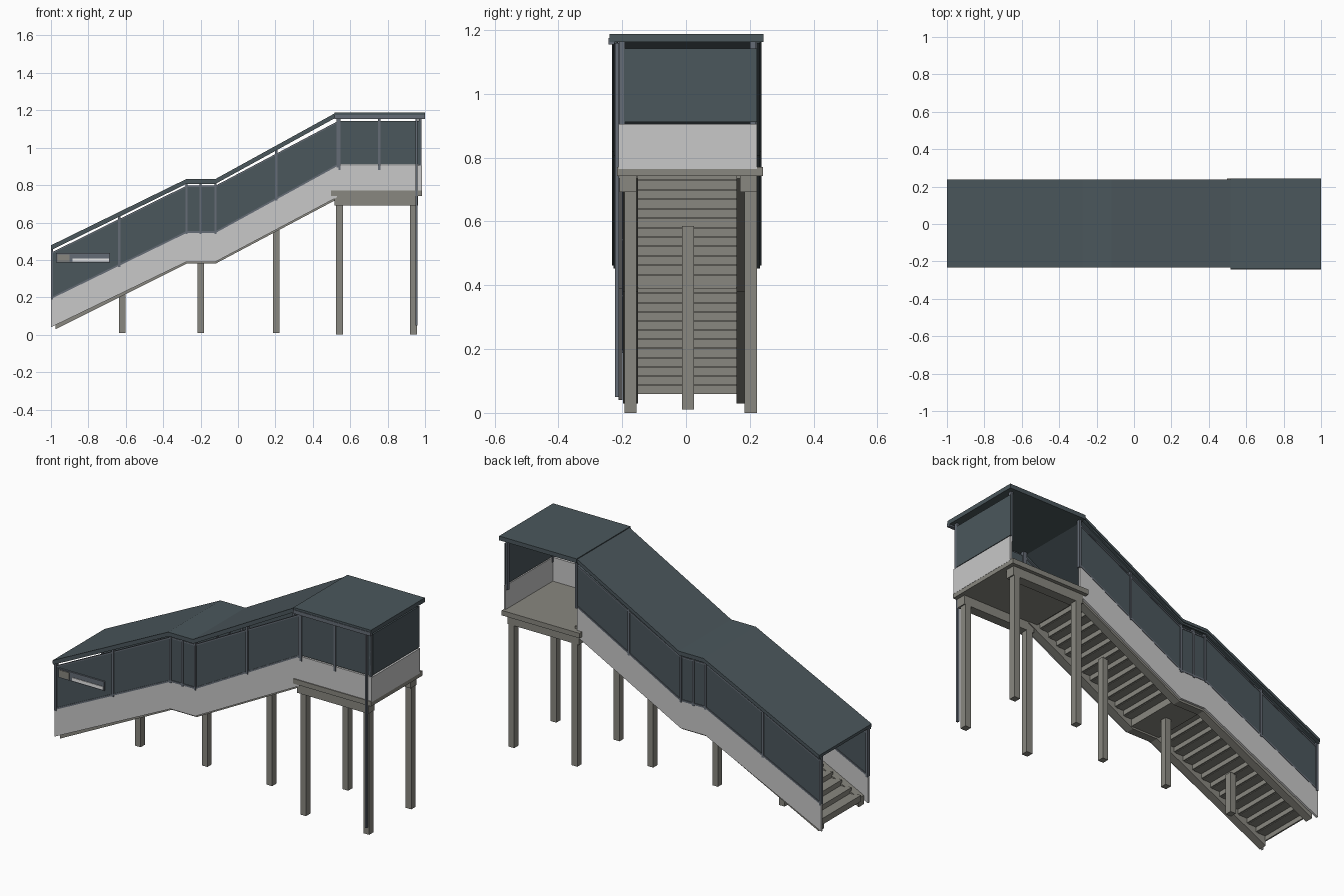
import bpy
import bmesh

if "Cube" in bpy.data.objects:
    bpy.data.objects.remove(bpy.data.objects["Cube"], do_unlink=True)


def material(name, rgb):
    m = bpy.data.materials.new(name)
    m.use_nodes = True
    m.diffuse_color = (*rgb, 1)
    m.node_tree.nodes["Principled BSDF"].inputs["Base Color"].default_value = (*rgb, 1)
    return m


SLATE = material("dark slate", (0.07, 0.095, 0.107))
PALE = material("pale grey", (0.58, 0.58, 0.58))
STONE = material("warm concrete", (0.25, 0.245, 0.215))
METAL = material("blue grey metal", (0.13, 0.15, 0.18))
WHITE = material("white", (0.85, 0.85, 0.85))


def prism(name, outline, y0, y1, mat):
    """Extrude an outline in x and z from y0 to y1."""
    bm = bmesh.new()
    near = [bm.verts.new((x, y0, z)) for x, z in outline]
    far = [bm.verts.new((x, y1, z)) for x, z in outline]
    bm.faces.new(near)
    bm.faces.new(far[::-1])
    n = len(outline)
    for i in range(n):
        j = (i + 1) % n
        bm.faces.new((near[i], far[i], far[j], near[j]))
    bmesh.ops.recalc_face_normals(bm, faces=bm.faces)
    mesh = bpy.data.meshes.new(name)
    bm.to_mesh(mesh)
    bm.free()
    mesh.materials.append(mat)
    ob = bpy.data.objects.new(name, mesh)
    bpy.context.collection.objects.link(ob)
    return ob


def box(name, x0, x1, y0, y1, z0, z1, mat):
    return prism(name, [(x0, z0), (x1, z0), (x1, z1), (x0, z1)], y0, y1, mat)


# Bends of the climbing passage, and heights at each bend
XS = [-1.0, -0.275, -0.12, 0.53]
WALL_LOW = [0.04, 0.39, 0.39, 0.735]
WALL_TOP = [0.195, 0.548, 0.548, 0.905]
GLASS_TOP = [0.438, 0.797, 0.797, 1.14]
ROOF_TOP = [0.478, 0.833, 0.833, 1.185]


def raised(zs, d):
    return [z + d for z in zs]


def height(zs, x):
    for i in range(len(XS) - 1):
        if x <= XS[i + 1]:
            t = (x - XS[i]) / (XS[i + 1] - XS[i])
            return zs[i] + t * (zs[i + 1] - zs[i])
    return zs[-1]


def band(name, low, high, y0, y1, mat, xs=XS):
    outline = list(zip(xs, low)) + list(zip(xs, high))[::-1]
    return prism(name, outline, y0, y1, mat)


# Both sides of the stairs: walls, glazing, rails, posts and stringers
POSTS = [-0.994, -0.635, -0.275, -0.2, -0.12, 0.205, 0.532]
for side, y, s in (("right", -0.205, -1), ("left", 0.213, 1)):
    band(side + "_stair_wall", WALL_LOW, WALL_TOP, y - 0.006, y + 0.006, PALE)
    band(side + "_stair_glazing", WALL_TOP, GLASS_TOP, y - 0.004, y + 0.004, SLATE)
    band(side + "_bottom_rail", raised(WALL_TOP, -0.004), raised(WALL_TOP, 0.006),
         y - 0.008, y + 0.008, METAL)
    band(side + "_top_rail", raised(GLASS_TOP, -0.008), GLASS_TOP,
         y - 0.007, y + 0.007, METAL)
    for x in POSTS:
        box(side + "_stair_post", x - 0.006, x + 0.006, y - 0.01, y + 0.01,
            height(WALL_TOP, x) - 0.01, height(ROOF_TOP, x) - 0.02, METAL)
    inner = y - s * 0.054
    stringer_xs = [-0.975, -0.275, -0.12, 0.55]
    low = [0.03, 0.38, 0.38, 0.735]
    band(side + "_stringer", low, raised(low, 0.05), min(inner, y - s * 0.008),
         max(inner, y - s * 0.008), STONE, stringer_xs)

# Sloping roof
ROOF_XS = XS[:3] + [0.52]
band("stair_roof", raised(ROOF_TOP, -0.016), ROOF_TOP, -0.232, 0.237, SLATE, ROOF_XS)
for side, y in (("right", -0.227), ("left", 0.222)):
    band(side + "_roof_edge", raised(ROOF_TOP, -0.026), raised(ROOF_TOP, -0.014),
         y, y + 0.01, SLATE, ROOF_XS)


# Two flights of steps and the landing between them
def flight(name, x0, x1, z0, z1, count):
    run, rise = (x1 - x0) / count, (z1 - z0) / count
    for i in range(count):
        x, z = x0 + i * run, z0 + i * rise
        box(name + "_riser", x, x + 0.008, -0.165, 0.18, z - 0.006, z + rise, STONE)
        box(name + "_tread", x, x + run, -0.165, 0.18, z + rise - 0.009, z + rise, STONE)


flight("lower_flight", -0.98, -0.275, 0.065, 0.41, 12)
flight("upper_flight", -0.12, 0.525, 0.41, 0.765, 12)
box("landing", -0.285, -0.11, -0.19, 0.205, 0.39, 0.41, STONE)

# Single posts under the stairs
for x, top in ((-0.618, 0.235), (-0.2, 0.395), (0.205, 0.585)):
    box("stair_support", x - 0.017, x + 0.017, -0.012, 0.025, 0.01, top, STONE)

# Platform floor with its beams and legs
box("platform_floor", 0.497, 0.984, -0.216, 0.242, 0.742, 0.77, STONE)
for y in (-0.174, 0.203):
    box("platform_beam", 0.515, 0.962, y - 0.034, y + 0.019, 0.692, 0.742, STONE)
    for x in (0.543, 0.938):
        box("platform_leg", x - 0.018, x + 0.018, y - 0.019, y + 0.019, 0, 0.7, STONE)

# Platform walls and glazing, open at the back
box("platform_front_wall", 0.53, 0.985, -0.211, -0.199, 0.765, 0.905, PALE)
box("platform_end_wall", 0.973, 0.985, -0.205, 0.222, 0.765, 0.905, PALE)
box("platform_front_glazing", 0.535, 0.975, -0.209, -0.201, 0.911, 1.142, SLATE)
box("platform_end_glazing", 0.973, 0.981, -0.195, 0.222, 0.911, 1.142, SLATE)
for x, y in ((0.542, -0.205), (0.755, -0.205), (0.974, -0.2), (0.97, 0.21)):
    box("platform_post", x - 0.006, x + 0.006, y - 0.009, y + 0.009, 0.88, 1.165, METAL)

# Platform roof, gutter and drainpipe
box("platform_roof", 0.515, 1.0, -0.24, 0.243, 1.163, 1.187, SLATE)
box("roof_gutter", 0.515, 1.0, -0.243, -0.224, 1.154, 1.175, METAL)
box("drainpipe", 0.949, 0.961, -0.222, -0.21, 0.05, 1.16, METAL)

# Plain sign plate on the front glazing
box("sign_plate", -0.972, -0.685, -0.218, -0.209, 0.385, 0.436, METAL)
box("sign_panel", -0.965, -0.902, -0.221, -0.217, 0.391, 0.43, STONE)
box("sign_strip", -0.885, -0.69, -0.221, -0.217, 0.391, 0.408, WHITE)
